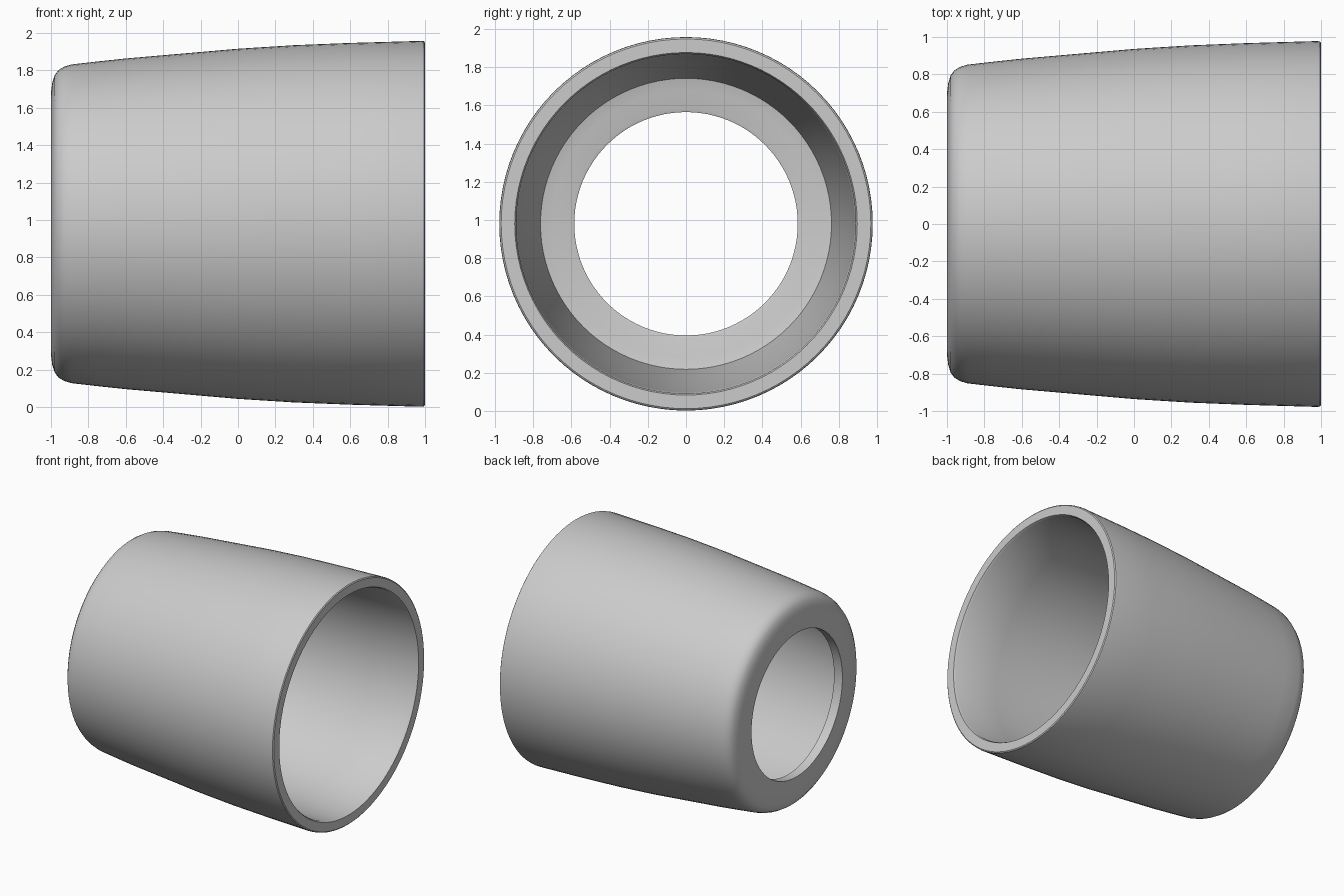
import bpy, bmesh, math

if "Cube" in bpy.data.objects:
    bpy.data.objects.remove(bpy.data.objects["Cube"])

SEGMENTS = 96
AXIS_Z = 0.98

# closed wall section: (x along the axis, radius)
profile = [
    (-1.0, 0.585), (-1.0, 0.70), (-0.993, 0.755), (-0.98, 0.795), (-0.96, 0.822),
    (-0.93, 0.84), (-0.89, 0.852), (-0.75, 0.868), (-0.6, 0.884), (-0.3, 0.91),
    (0.0, 0.936), (0.3, 0.955), (0.6, 0.967), (0.98, 0.978), (0.994, 0.976),
    (1.0, 0.968),                                         # wide rim
    (1.0, 0.897), (0.985, 0.889), (0.6, 0.881), (0.3, 0.868),
    (0.0, 0.848), (-0.3, 0.823), (-0.6, 0.796), (-0.9, 0.762),  # inner wall
    (-0.915, 0.70), (-0.92, 0.60), (-0.925, 0.585),       # inner floor to hole
]

# revolve the section around the x axis
bm = bmesh.new()
rings = []
for i in range(SEGMENTS):
    a = 2 * math.pi * i / SEGMENTS
    rings.append([bm.verts.new((x, r * math.cos(a), AXIS_Z + r * math.sin(a)))
                  for x, r in profile])
n = len(profile)
for i in range(SEGMENTS):
    p, q = rings[i], rings[(i + 1) % SEGMENTS]
    for j in range(n):
        k = (j + 1) % n
        bm.faces.new((p[j], q[j], q[k], p[k]))
bmesh.ops.recalc_face_normals(bm, faces=bm.faces)
mesh = bpy.data.meshes.new("tapered_sleeve")
bm.to_mesh(mesh)
bm.free()

sleeve = bpy.data.objects.new("tapered_sleeve", mesh)
bpy.context.collection.objects.link(sleeve)
grey = bpy.data.materials.new("light grey")
grey.diffuse_color = (0.6, 0.6, 0.6, 1)
grey.use_nodes = True
grey.node_tree.nodes["Principled BSDF"].inputs["Base Color"].default_value = grey.diffuse_color
mesh.materials.append(grey)

# smooth shading with sharp rims
bpy.context.view_layer.objects.active = sleeve
sleeve.select_set(True)
bpy.ops.object.shade_smooth_by_angle(angle=math.radians(35))
